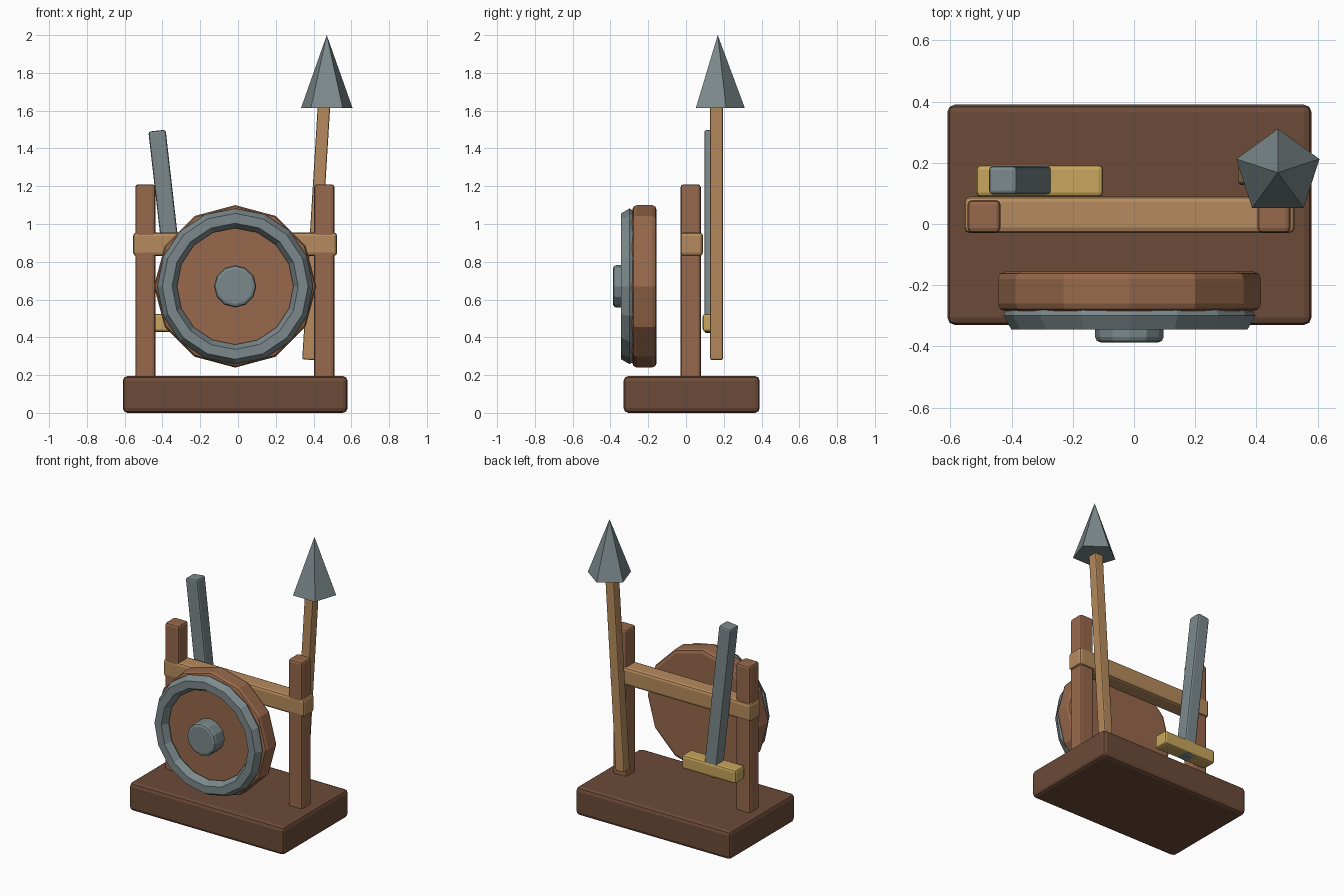
import bpy
from math import radians

if "Cube" in bpy.data.objects:
    bpy.data.objects.remove(bpy.data.objects["Cube"])


def material(name, rgb):
    m = bpy.data.materials.new(name)
    m.diffuse_color = (*rgb, 1)
    m.use_nodes = True
    m.node_tree.nodes["Principled BSDF"].inputs["Base Color"].default_value = m.diffuse_color
    return m


DARK = material("dark_wood", (0.15, 0.07, 0.04))
WOOD = material("wood", (0.31, 0.14, 0.07))
PALE = material("pale_wood", (0.47, 0.26, 0.11))
STEEL = material("steel", (0.20, 0.25, 0.26))
BRASS = material("brass", (0.58, 0.38, 0.11))


def finish(name, mat, bevel=0.0):
    o = bpy.context.object
    o.name = name
    o.data.materials.append(mat)
    if bevel:
        b = o.modifiers.new("soft_edges", 'BEVEL')
        b.width = bevel
        b.segments = 2
        b.limit_method = 'ANGLE'
        b.angle_limit = radians(40)
    return o


def box(name, centre, size, mat, bevel=0.015, tilt=0.0):
    bpy.ops.mesh.primitive_cube_add(size=1, location=centre)
    o = bpy.context.object
    o.scale = size
    bpy.ops.object.transform_apply(location=False, rotation=False, scale=True)
    o.rotation_euler.y = radians(tilt)
    return finish(name, mat, bevel)


def disc(name, radius, y0, y1, mat, bevel):
    bpy.ops.mesh.primitive_cylinder_add(
        vertices=12, radius=radius, depth=y1 - y0,
        location=(-0.015, (y0 + y1) / 2, 0.67), rotation=(radians(90), 0, 0))
    return finish(name, mat, bevel)


# Stand: base, two posts and a cross rail
box("base", (-0.015, 0.03, 0.0975), (1.19, 0.72, 0.195), DARK, 0.025)
for side, x in (("left", -0.49), ("right", 0.457)):
    box(side + "_post", (x, 0.025, 0.69), (0.107, 0.107, 1.04), WOOD)
box("cross_rail", (-0.015, 0.03, 0.893), (1.08, 0.12, 0.125), PALE, 0.018)

# Round shield: wooden disc, metal rim and boss
disc("shield_board", 0.43, -0.285, -0.155, WOOD, 0.025)
bpy.ops.mesh.primitive_torus_add(
    location=(-0.015, -0.299, 0.67), rotation=(radians(90), 0, 0),
    major_segments=16, minor_segments=6, major_radius=0.36, minor_radius=0.052)
finish("shield_rim", STEEL)
disc("shield_boss", 0.112, -0.387, -0.27, STEEL, 0.018)

# Sword leaning behind the rail
box("sword_blade", (-0.368, 0.143, 0.96), (0.092, 0.092, 1.075), STEEL, 0.012, -6.5)
box("sword_guard", (-0.308, 0.141, 0.477), (0.415, 0.105, 0.095), BRASS, 0.015)

# Spear: leaning shaft and five-sided head
box("spear_shaft", (0.415, 0.162, 0.97), (0.066, 0.068, 1.38), PALE, 0.008, 3.5)
bpy.ops.mesh.primitive_cone_add(
    vertices=5, radius1=0.143, depth=0.385, location=(0.47, 0.168, 1.8075))
finish("spear_head", STEEL)
